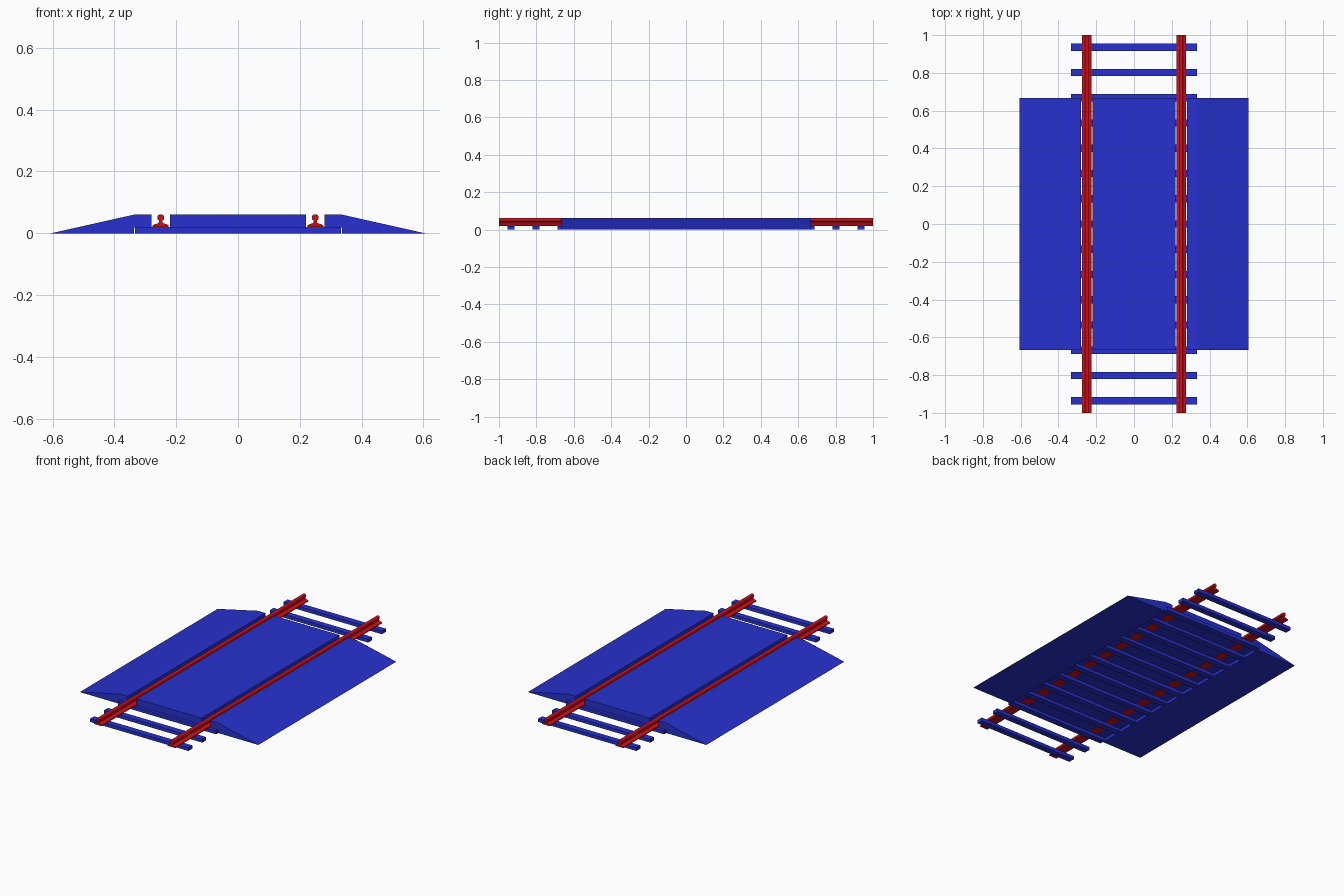
import bpy, bmesh

if "Cube" in bpy.data.objects:
    bpy.data.objects.remove(bpy.data.objects["Cube"])


def material(name, color):
    m = bpy.data.materials.new(name)
    m.diffuse_color = color
    m.use_nodes = True
    m.node_tree.nodes["Principled BSDF"].inputs["Base Color"].default_value = m.diffuse_color
    return m


BLUE = material("blue", (0.02, 0.03, 0.62, 1))
RED = material("red", (0.62, 0.005, 0.01, 1))


def extrude(name, profile, half_len, mat, y=0.0, mirror=False):
    """Extrude an (x, z) profile along y, centred on y."""
    bm = bmesh.new()
    face = bm.faces.new([bm.verts.new((x, y - half_len, z)) for x, z in profile])
    res = bmesh.ops.extrude_face_region(bm, geom=[face])
    verts = [v for v in res["geom"] if isinstance(v, bmesh.types.BMVert)]
    bmesh.ops.translate(bm, verts=verts, vec=(0, 2 * half_len, 0))
    bmesh.ops.recalc_face_normals(bm, faces=bm.faces)
    me = bpy.data.meshes.new(name)
    bm.to_mesh(me)
    bm.free()
    me.materials.append(mat)
    ob = bpy.data.objects.new(name, me)
    bpy.context.collection.objects.link(ob)
    if mirror:
        ob.modifiers.new("mirror", "MIRROR")
    return ob


def box(x, z0, z1):
    return [(-x, z0), (x, z0), (x, z1), (-x, z1)]


# Sleepers
for i in range(-7, 8):
    extrude(f"sleeper_{i + 8}", box(0.333, 0, 0.02), 0.019, BLUE, y=i * 0.1337)

# Rails: foot, web and rounded head
half = [(0.026, 0.02), (0.026, 0.025), (0.020, 0.029), (0.009, 0.032),
        (0.006, 0.035), (0.006, 0.042), (0.010, 0.045), (0.010, 0.056),
        (0.008, 0.059), (0.004, 0.061)]
rail = [(0.25 + x, z) for x, z in half] + [(0.25 - x, z) for x, z in reversed(half)]
extrude("rails", rail, 1.0, RED, mirror=True)

# Crossing deck between the rails
extrude("centre_deck", box(0.22, 0.018, 0.061), 0.667, BLUE)

# Sloped approach ramps, stepped over the sleeper ends
ramp = [(0.605, 0), (0.333, 0.061), (0.28, 0.061), (0.28, 0.018),
        (0.336, 0.018), (0.336, 0)]
extrude("approach_ramps", ramp, 0.667, BLUE, mirror=True)
